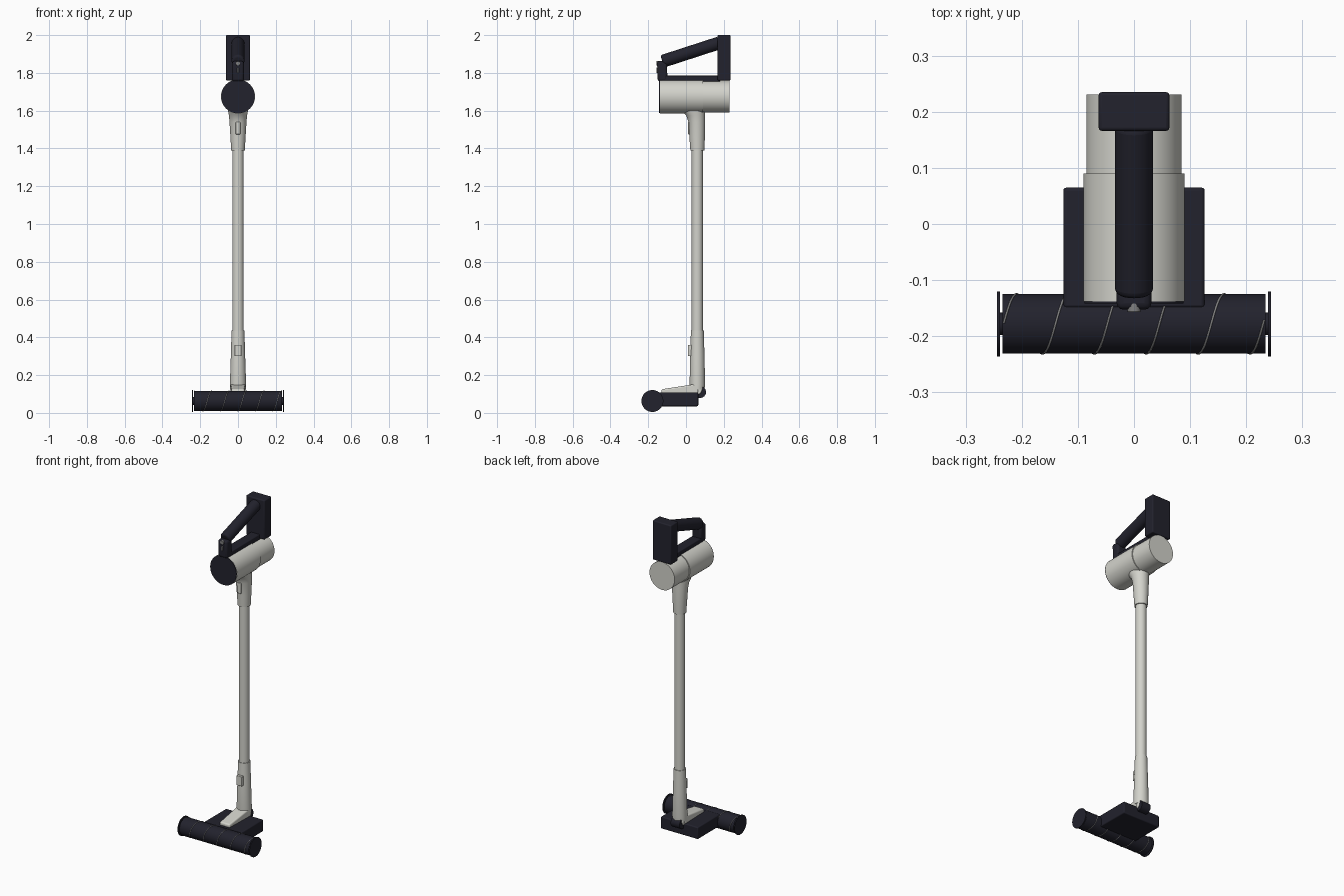
import bpy, bmesh, math
from mathutils import Vector

if "Cube" in bpy.data.objects:
    bpy.data.objects.remove(bpy.data.objects["Cube"], do_unlink=True)


def material(name, rgb):
    m = bpy.data.materials.new(name)
    m.use_nodes = True
    m.diffuse_color = (*rgb, 1)
    m.node_tree.nodes["Principled BSDF"].inputs["Base Color"].default_value = (*rgb, 1)
    return m


DARK = material("dark navy plastic", (0.016, 0.016, 0.026))
LIGHT = material("warm light grey", (0.65, 0.65, 0.60))
GREY = material("mid grey", (0.22, 0.22, 0.22))


def finish(name, bm, mat, bevel=0):
    bmesh.ops.recalc_face_normals(bm, faces=bm.faces)
    me = bpy.data.meshes.new(name)
    bm.to_mesh(me)
    bm.free()
    ob = bpy.data.objects.new(name, me)
    bpy.context.collection.objects.link(ob)
    me.materials.append(mat)
    if bevel:
        mod = ob.modifiers.new("Bevel", "BEVEL")
        mod.width, mod.segments = bevel, 3
    bpy.ops.object.select_all(action="DESELECT")
    ob.select_set(True)
    bpy.context.view_layer.objects.active = ob
    bpy.ops.object.shade_smooth_by_angle(angle=math.radians(35))
    return ob


def box(name, lo, hi, mat, bevel=0.006):
    bm = bmesh.new()
    bmesh.ops.create_cube(bm, size=1)
    lo, hi = Vector(lo), Vector(hi)
    for v in bm.verts:
        v.co = (lo + hi) / 2 + v.co * (hi - lo)
    return finish(name, bm, mat, bevel)


def rod(name, a, b, r, mat, bevel=0, sides=48):
    a, b = Vector(a), Vector(b)
    bm = bmesh.new()
    bmesh.ops.create_cone(bm, cap_ends=True, segments=sides, radius1=r, radius2=r,
                          depth=(b - a).length)
    turn = (b - a).to_track_quat("Z", "Y")
    for v in bm.verts:
        v.co = turn @ v.co + (a + b) / 2
    ob = finish(name, bm, mat)
    if bevel:
        mod = ob.modifiers.new("Bevel", "BEVEL")
        mod.width, mod.segments, mod.limit_method = bevel, 4, "ANGLE"
    return ob


def loft(name, rings, mat, sides=40):
    """Upright elliptical loft; each ring is (centre y, z, x radius, y radius)."""
    bm = bmesh.new()
    loops = []
    for cy, z, rx, ry in rings:
        loops.append([bm.verts.new((rx * math.cos(i * math.tau / sides),
                                    cy + ry * math.sin(i * math.tau / sides), z))
                      for i in range(sides)])
    for low, high in zip(loops, loops[1:]):
        for i in range(sides):
            j = (i + 1) % sides
            bm.faces.new((low[i], low[j], high[j], high[i]))
    bm.faces.new(loops[0])
    bm.faces.new(loops[-1])
    return finish(name, bm, mat)


# Floor head
box("head_housing", (-0.126, -0.15, 0.035), (0.126, 0.065, 0.108), DARK)
wedge = box("head_neck_cover", (-0.04, -0.13, 0.1), (0.04, 0.065, 0.155), LIGHT, 0.008)
for v in wedge.data.vertices:
    if v.co.y < 0:
        v.co.x *= 0.85
        if v.co.z > 0.12:
            v.co.z = 0.125

# Roller brush with end caps and spiral strip
RY, RZ, RR = -0.178, 0.063, 0.053
rod("roller", (-0.234, RY, RZ), (0.234, RY, RZ), RR, DARK)
rod("roller_axle", (-0.24, RY, RZ), (0.24, RY, RZ), 0.02, DARK, sides=24)
for side, label in ((1, "left"), (-1, "right")):
    rod(label + "_roller_cap", (side * 0.239, RY, RZ), (side * 0.244, RY, RZ), 0.058, DARK)

curve = bpy.data.curves.new("roller_spiral", "CURVE")
curve.dimensions = "3D"
curve.bevel_depth = 0.002
curve.bevel_resolution = 1
steps, start, pitch = 200, -0.232, 0.0925
spline = curve.splines.new("POLY")
spline.points.add(steps)
for i, p in enumerate(spline.points):
    x = start + i / steps * 2 * abs(start)
    t = (x + 0.163) / pitch * math.tau
    p.co = (x, RY - RR * math.cos(t), RZ + RR * math.sin(t), 1)
curve.materials.append(GREY)
bpy.context.collection.objects.link(bpy.data.objects.new("roller_spiral", curve))

# Swivel joint
rod("swivel_joint", (-0.03, 0.075, 0.11), (0.03, 0.075, 0.11), 0.031, DARK)
rod("swivel_collar", (-0.036, 0.055, 0.125), (0.036, 0.055, 0.125), 0.03, LIGHT, 0.006)

# Wand: lower sleeve, tube, upper neck
WY = 0.06
loft("lower_sleeve", [(WY, 0.125, 0.042, 0.038), (WY, 0.15, 0.043, 0.041),
                      (WY, 0.3, 0.038, 0.038), (WY, 0.435, 0.034, 0.034)], LIGHT)
rod("wand_tube", (0, WY, 0.4), (0, WY, 1.42), 0.03, LIGHT)
loft("upper_neck", [(WY, 1.39, 0.036, 0.037), (0.059, 1.46, 0.04, 0.041),
                    (0.057, 1.54, 0.045, 0.044), (0.051, 1.575, 0.048, 0.05),
                    (0.042, 1.595, 0.052, 0.06), (0.03, 1.63, 0.056, 0.075)], LIGHT)
box("lower_latch", (-0.018, 0.01, 0.3), (0.018, 0.04, 0.36), LIGHT, 0.003)
box("upper_latch", (-0.012, 0.011, 1.475), (0.012, 0.04, 1.54), LIGHT, 0.003)

# Motor body
BZ = 1.675
rod("body_front", (0, -0.138, BZ), (0, 0.09, BZ), 0.09, LIGHT, sides=64)
rod("body_rear", (0, 0.08, BZ), (0, 0.231, BZ), 0.085, LIGHT, sides=64)
rod("body_front_cap", (0, -0.142, BZ), (0, -0.136, BZ), 0.0885, DARK, sides=64)

# Handle loop and battery
box("battery", (-0.063, 0.166, 1.76), (0.063, 0.235, 2.0), DARK)
box("handle_base_bar", (-0.03, -0.13, 1.752), (0.03, 0.18, 1.785), DARK, 0.005)
post = box("handle_front_post", (-0.031, -0.15, 1.755), (0.031, -0.098, 1.862), DARK, 0.012)
for v in post.data.vertices:
    if v.co.z > 1.8:
        v.co.y -= 0.003
rod("handle_grip", (0, -0.125, 1.861), (0, 0.18, 1.96), 0.034, DARK, 0.012)

# Controls on the handle front
rod("power_button", (0, -0.14, 1.85), (0, -0.157, 1.85), 0.012, GREY, 0.002, 24)
box("status_light", (-0.004, -0.156, 1.8), (0.004, -0.145, 1.828), GREY, 0.002)
